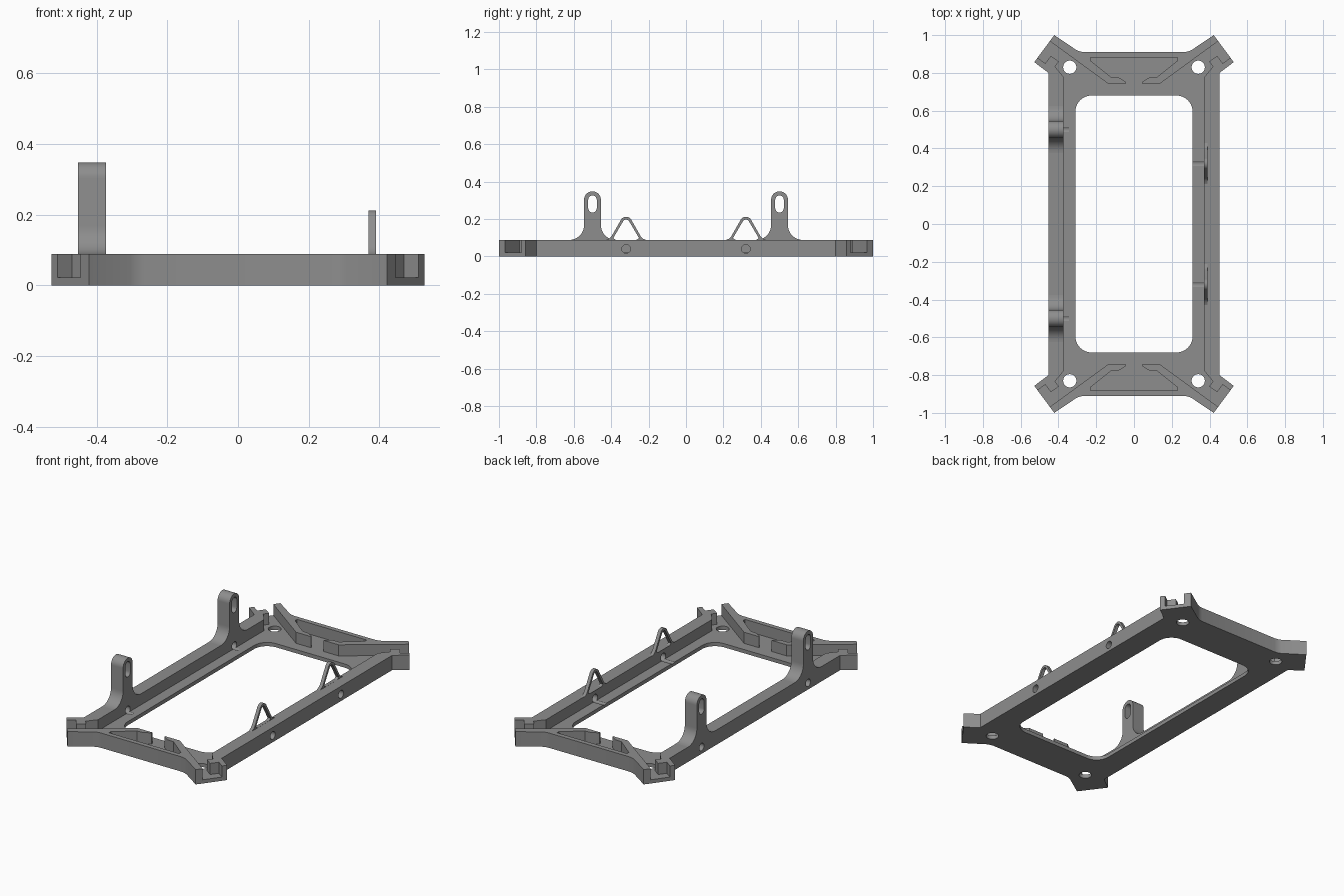
import bpy, bmesh, math
from mathutils import Matrix

if "Cube" in bpy.data.objects:
    bpy.data.objects.remove(bpy.data.objects["Cube"])

H, FLOOR = 0.088, 0.022      # rail height, plate thickness

grey = bpy.data.materials.new("mid_grey")
grey.diffuse_color = (0.27, 0.27, 0.27, 1)
grey.use_nodes = True
grey.node_tree.nodes["Principled BSDF"].inputs["Base Color"].default_value = grey.diffuse_color

# maps a profile drawn in (y, z) to stand across the x axis
ACROSS_X = Matrix(((0, 0, 1, 0), (1, 0, 0, 0), (0, 1, 0, 0), (0, 0, 0, 1)))


def arc(cx, cy, r, a0, a1, n=10):
    return [(cx + r * math.cos(math.radians(a0 + (a1 - a0) * i / n)),
             cy + r * math.sin(math.radians(a0 + (a1 - a0) * i / n))) for i in range(n + 1)]


def circle(cx, cy, r, n=32):
    return arc(cx, cy, r, 0, 360, n)[:-1]


def four_way(q):
    """Mirror a quadrant path (running from the y axis to the x axis) into a closed loop."""
    right = q + [(x, -y) for x, y in reversed(q)]
    return right + [(-x, y) for x, y in reversed(right)]


def two_way(q):
    """Mirror a half profile, whose last point may lie on the axis."""
    return q + [(-x, y) for x, y in reversed(q) if abs(x) > 1e-6]


def extrude(name, loops, low, high, matrix=Matrix()):
    """Solid from closed loops; inner loops become holes."""
    cu = bpy.data.curves.new(name, 'CURVE')
    cu.dimensions, cu.fill_mode = '2D', 'BOTH'
    cu.extrude = (high - low) / 2
    for loop in loops:
        s = cu.splines.new('POLY')
        s.points.add(len(loop) - 1)
        for p, (x, y) in zip(s.points, loop):
            p.co = (x, y, 0, 1)
        s.use_cyclic_u = True
    tmp = bpy.data.objects.new(name + "_curve", cu)
    bpy.context.collection.objects.link(tmp)
    deps = bpy.context.evaluated_depsgraph_get()
    me = bpy.data.meshes.new_from_object(tmp.evaluated_get(deps))
    bpy.data.objects.remove(tmp)
    bm = bmesh.new()
    bm.from_mesh(me)
    bmesh.ops.remove_doubles(bm, verts=bm.verts, dist=1e-5)
    bmesh.ops.transform(bm, verts=bm.verts,
                        matrix=matrix @ Matrix.Translation((0, 0, (low + high) / 2)))
    bmesh.ops.recalc_face_normals(bm, faces=bm.faces)
    bm.to_mesh(me)
    bm.free()
    me.materials.clear()
    me.materials.append(grey)
    ob = bpy.data.objects.new(name, me)
    bpy.context.collection.objects.link(ob)
    return ob


def smooth(ob):
    bpy.ops.object.select_all(action='DESELECT')
    ob.select_set(True)
    bpy.context.view_layer.objects.active = ob
    bpy.ops.object.shade_smooth_by_angle(angle=math.radians(30))


def cut(ob, cutter):
    m = ob.modifiers.new("cut", 'BOOLEAN')
    m.operation, m.solver, m.object = 'DIFFERENCE', 'EXACT', cutter
    bpy.ops.object.select_all(action='DESELECT')
    ob.select_set(True)
    bpy.context.view_layer.objects.active = ob
    bpy.ops.object.modifier_apply(modifier=m.name)
    bpy.data.objects.remove(cutter)


# frame block with splayed corners, central window and corner screw holes
outline = four_way([(0.265, 0.91), (0.285, 0.913), (0.305, 0.921), (0.422, 1.0),
                    (0.528, 0.857), (0.453, 0.80)])
window = four_way(arc(0.225, 0.595, 0.085, 90, 0))
screws = [circle(sx * 0.34, sy * 0.83, 0.035) for sx in (1, -1) for sy in (1, -1)]
frame = extrude("frame", [outline, window] + screws, 0, H)

# recess: end pockets, diagonal corner channels with keyed mouths, inner rail faces
recess = four_way([(0.23, 0.882), (0.23, 0.865), (0.12, 0.777), (0.08, 0.775), (0.042, 0.752),
                   (0.042, 0.745), (0.14, 0.745), (0.51, 1.015), (0.59, 0.94), (0.51, 0.88),
                   (0.47, 0.85), (0.44, 0.89), (0.398, 0.86), (0.418, 0.833), (0.374, 0.78)])
cut(frame, extrude("recess_cutter", [recess], FLOOR, 0.2))

# round cross holes through the rails
for y in (-0.5, 0.5):
    cut(frame, extrude("hole_cutter", [circle(y, 0.04, 0.022)], -0.5, -0.345, ACROSS_X))
for y in (-0.32, 0.32):
    cut(frame, extrude("hole_cutter", [circle(y, 0.04, 0.023)], 0.28, 0.5, ACROSS_X))
smooth(frame)

# slotted posts on the left rail
post = two_way([(0.125, H)] + arc(0.125, H + 0.08, 0.08, 270, 180) + arc(0, 0.303, 0.045, 0, 90))
slot = arc(0, 0.303, 0.023, 0, 180) + arc(0, 0.258, 0.023, 180, 360)
# thin wire-like loops on the right rail
loop_outer = two_way([(0.108, H), (0.09, 0.095), (0.078, 0.108)] + arc(0, 0.18, 0.032, 30, 90))
loop_inner = two_way([(0.055, 0.0885), (0.069, 0.098)] + arc(0, 0.178, 0.019, 30, 90))
for side, s in (("front", -1), ("back", 1)):
    at = lambda y: Matrix.Translation((0, y * s, 0)) @ ACROSS_X
    smooth(extrude(side + "_post", [post, slot], -0.453, -0.374, at(0.5)))
    smooth(extrude(side + "_loop", [loop_outer, loop_inner], 0.37, 0.39, at(0.32)))
